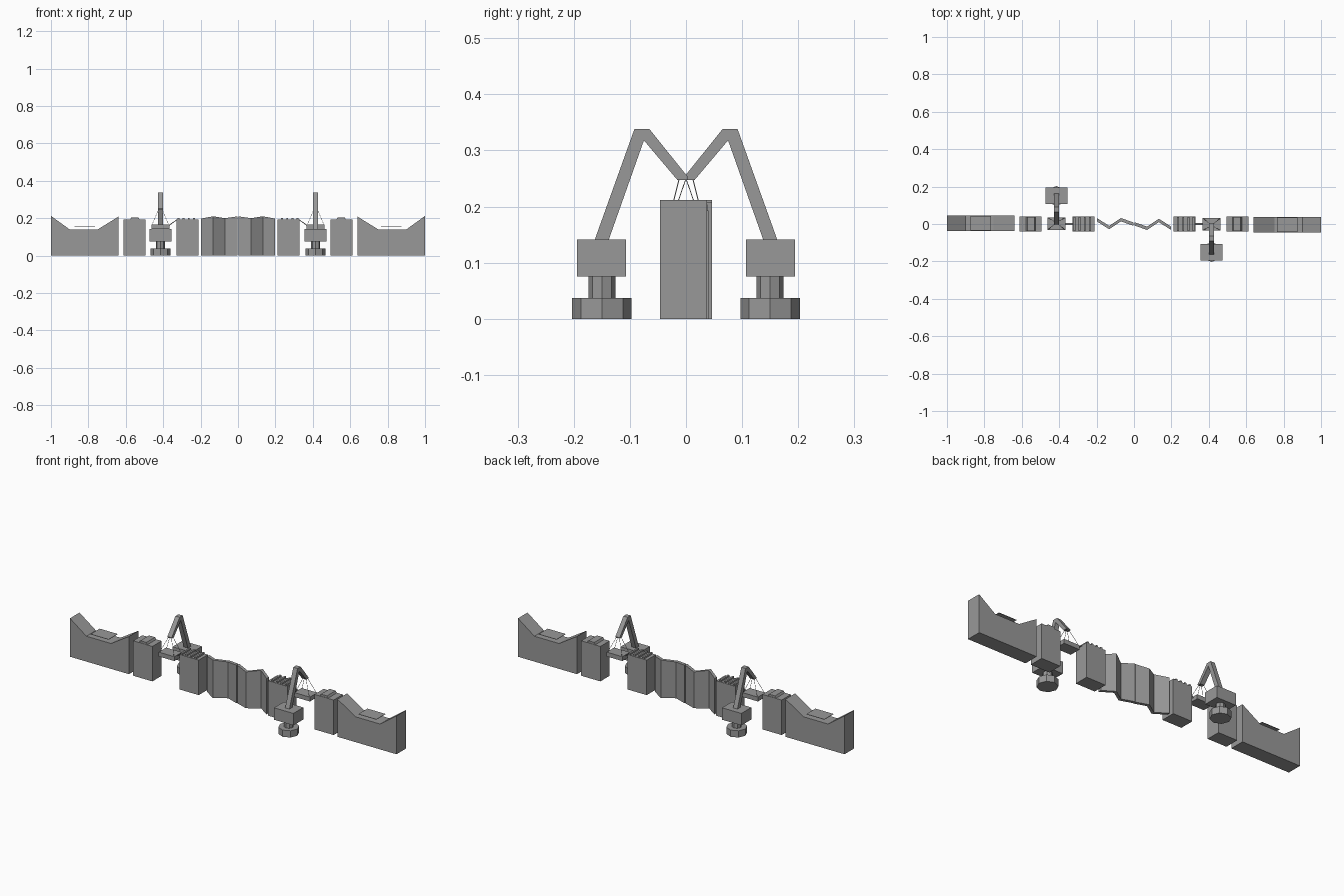
import bpy, bmesh
from math import cos, sin, pi
from mathutils import Matrix, Vector

if "Cube" in bpy.data.objects:
    bpy.data.objects.remove(bpy.data.objects["Cube"])

# Dark grey used on every part
GREY = bpy.data.materials.new("dark_grey")
GREY.diffuse_color = (0.315, 0.315, 0.315, 1)
GREY.use_nodes = True
GREY.node_tree.nodes["Principled BSDF"].inputs["Base Color"].default_value = GREY.diffuse_color


def finish(bm, name, side):
    """Turn bm into an object; side -1 gives the copy rotated half a turn."""
    if side < 0:
        bm.transform(Matrix.Rotation(pi, 4, 'Z'))
    bmesh.ops.recalc_face_normals(bm, faces=bm.faces)
    me = bpy.data.meshes.new(name)
    bm.to_mesh(me)
    bm.free()
    me.materials.append(GREY)
    ob = bpy.data.objects.new(name, me)
    bpy.context.collection.objects.link(ob)
    return ob


def prism(name, pts, offset, side):
    """Extrude a planar outline of 3D points along offset."""
    bm = bmesh.new()
    face = bm.faces.new([bm.verts.new(p) for p in pts])
    geo = bmesh.ops.extrude_face_region(bm, geom=[face])['geom']
    moved = [v for v in geo if isinstance(v, bmesh.types.BMVert)]
    bmesh.ops.translate(bm, verts=moved, vec=offset)
    return finish(bm, name, side)


def box(name, x0, x1, y0, y1, z0, z1, side):
    pts = [(x0, y0, z0), (x1, y0, z0), (x1, y1, z0), (x0, y1, z0)]
    return prism(name, pts, (0, 0, z1 - z0), side)


def octagon(name, x, y, r, z0, z1, side):
    pts = [(x + r * cos(i * pi / 4), y + r * sin(i * pi / 4), z0) for i in range(8)]
    return prism(name, pts, (0, 0, z1 - z0), side)


def cable(name, a, b, r, side):
    a, b = Vector(a), Vector(b)
    bm = bmesh.new()
    bmesh.ops.create_cone(bm, cap_ends=True, segments=4, radius1=r, radius2=r,
                          depth=(b - a).length)
    rot = (b - a).to_track_quat('Z', 'Y').to_matrix().to_4x4()
    bm.transform(Matrix.Translation((a + b) / 2) @ rot)
    return finish(bm, name, side)


def folded_wall(name, path, t, side):
    """Upright wall of thickness t following (x, y, top z) points."""
    bm = bmesh.new()
    rings = []
    for x, y, z in path:
        corners = ((x, y - t, 0), (x, y + t, 0), (x, y + t, z), (x, y - t, z))
        rings.append([bm.verts.new(p) for p in corners])
    for a, b in zip(rings, rings[1:]):
        for k in range(4):
            n = (k + 1) % 4
            bm.faces.new((a[k], a[n], b[n], b[k]))
    bm.faces.new(rings[0])
    bm.faces.new(rings[-1])
    return finish(bm, name, side)


CX, CY = 0.415, -0.15

for side in (1, -1):
    tag = "_right" if side > 0 else "_left"

    # End ramp with sunken middle
    prof = [(0.64, 0), (1, 0), (1, 0.212), (0.9, 0.14), (0.75, 0.14), (0.64, 0.208)]
    prism("ramp" + tag, [(x, -0.046, z) for x, z in prof], (0, 0.083, 0), side)
    # Thin plate hovering over the ramp
    box("ramp_plate" + tag, 0.765, 0.875, -0.043, 0.036, 0.156, 0.158, side)

    # Blocks with raised ribs
    box("outer_block" + tag, 0.495, 0.612, -0.04, 0.04, 0, 0.193, side)
    bump = [(0.525, 0.19), (0.578, 0.19), (0.570, 0.204), (0.533, 0.204)]
    prism("outer_bump" + tag, [(x, -0.038, z) for x, z in bump], (0, 0.076, 0), side)
    box("inner_block" + tag, 0.212, 0.33, -0.04, 0.04, 0, 0.193, side)
    for i in range(4):
        x = 0.235 + i * 0.028
        box(f"inner_rib_{i}" + tag, x - 0.005, x + 0.005, -0.038, 0.038, 0.19, 0.202, side)

    # Crane base, column, cab
    octagon("crane_base" + tag, CX, CY, 0.053, 0, 0.037, side)
    octagon("crane_column" + tag, CX, CY, 0.024, 0.037, 0.075, side)
    box("crane_cab" + tag, CX - 0.059, CX + 0.059, -0.194, -0.107, 0.075, 0.141, side)
    # Bent crane arm
    arm = [(-0.163, 0.14), (-0.092, 0.338), (-0.065, 0.338), (0.004, 0.252),
           (0.004, 0.247), (-0.015, 0.247), (-0.075, 0.318), (-0.138, 0.14)]
    prism("crane_arm" + tag, [(CX - 0.013, y, z) for y, z in arm], (0.026, 0, 0), side)

    # Hanging platform and its four cables
    box("platform" + tag, CX - 0.048, CX + 0.048, -0.034, 0.031, 0.143, 0.167, side)
    for i in (-1, 1):
        for j in (-1, 1):
            cable(f"cable_{i + 1}{j + 1}" + tag, (CX + i * 0.008, -0.006 + j * 0.006, 0.25),
                  (CX + i * 0.044, -0.002 + j * 0.031, 0.166), 0.001, side)
    # Small gangplank to the inner block
    plank = [(0.33, 0.192), (0.33, 0.187), (0.367, 0.16), (0.367, 0.166)]
    prism("gangplank" + tag, [(x, -0.005, z) for x, z in plank], (0, 0.01, 0), side)

    # Half of the folded zigzag wall in the centre
    folded_wall("zigzag_wall" + tag, [(0.002, 0.001, 0.21), (0.07, -0.023, 0.2),
                (0.133, 0.019, 0.21), (0.197, -0.022, 0.198)], 0.009, side)
